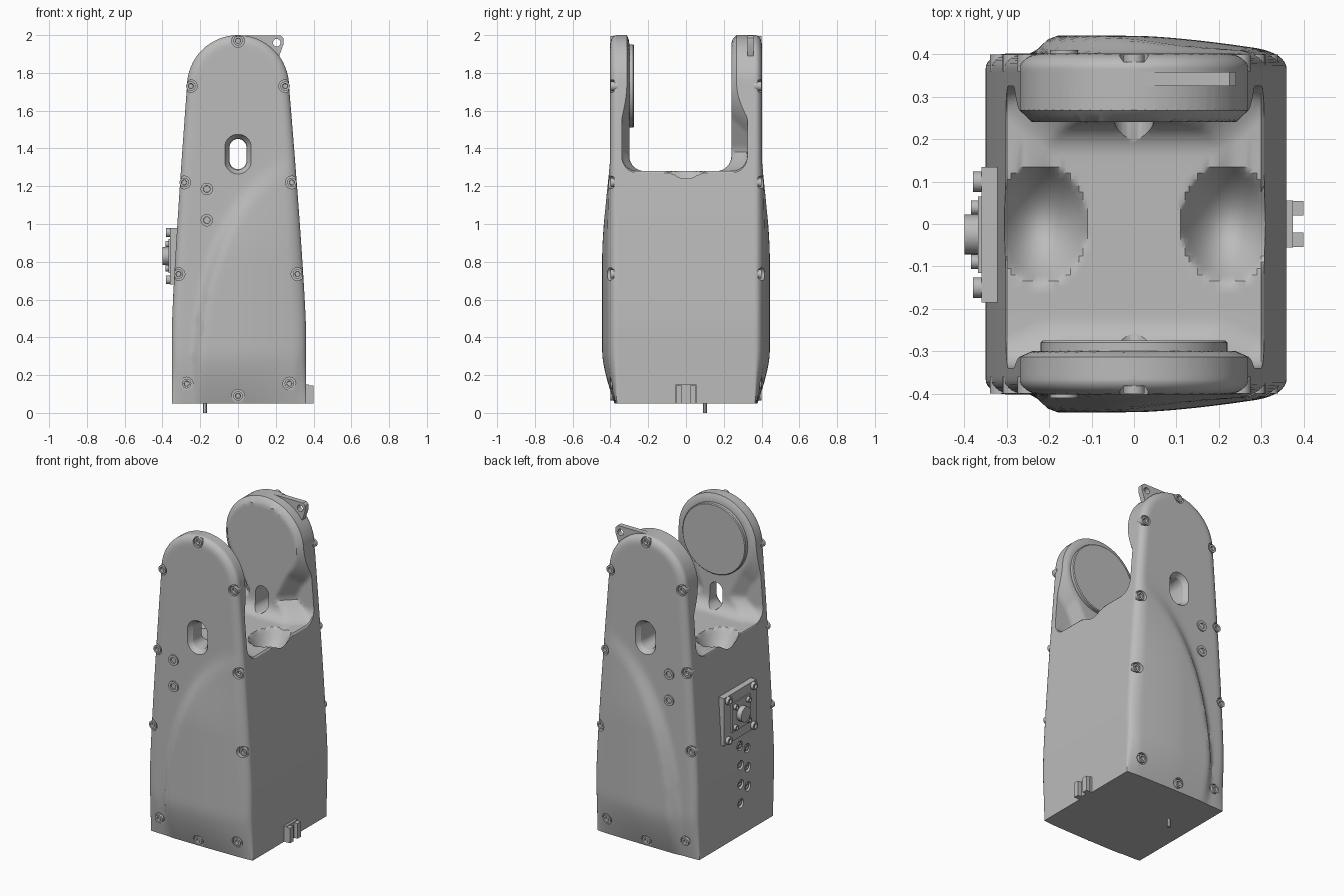
import bpy, bmesh, math
from mathutils import Vector

if "Cube" in bpy.data.objects:
    bpy.data.objects.remove(bpy.data.objects["Cube"])

grey = bpy.data.materials.new("light_grey")
grey.use_nodes = True
colour = (0.5, 0.5, 0.5, 1)
grey.diffuse_color = colour
grey.node_tree.nodes["Principled BSDF"].inputs["Base Color"].default_value = colour


def clamp(t):
    return max(0.0, min(1.0, t))


def smooth(t):
    t = clamp(t)
    return t * t * (3 - 2 * t)


def loft(name, loops):
    """Closed solid through a list of equally long loops of points."""
    bm = bmesh.new()
    rows = [[bm.verts.new(p) for p in loop] for loop in loops]
    n = len(rows[0])
    for a, b in zip(rows, rows[1:]):
        for i in range(n):
            j = (i + 1) % n
            bm.faces.new((a[i], a[j], b[j], b[i]))
    bm.faces.new(rows[0])
    bm.faces.new(rows[-1])
    bmesh.ops.recalc_face_normals(bm, faces=bm.faces)
    mesh = bpy.data.meshes.new(name)
    bm.to_mesh(mesh)
    bm.free()
    mesh.materials.append(grey)
    ob = bpy.data.objects.new(name, mesh)
    bpy.context.collection.objects.link(ob)
    return ob


def lathe(name, origin, axis, rings, n=20):
    """Rings of (radius, height) stacked along an axis."""
    q = Vector(axis).to_track_quat('Z', 'Y')
    turn = [2 * math.pi * i / n for i in range(n)]
    return loft(name, [[Vector(origin) + q @ Vector((r * math.cos(a), r * math.sin(a), h))
                        for a in turn] for r, h in rings])


def screw(name, origin, axis, r, h):
    return lathe(name, origin, axis, [(r, 0), (r, h), (r * .55, h), (r * .5, h * .6)], 18)


def box(name, x, y, z):
    return loft(name, [[(a, y[0], z[0]), (a, y[1], z[0]), (a, y[1], z[1]), (a, y[0], z[1])] for a in x])


def cut(ob, cutters):
    bpy.context.view_layer.objects.active = ob
    for c in cutters:
        m = ob.modifiers.new("cut", 'BOOLEAN')
        m.operation, m.solver, m.object = 'DIFFERENCE', 'EXACT', c
        bpy.ops.object.modifier_apply(modifier=m.name)


def discard(cutters):
    for c in cutters:
        bpy.data.objects.remove(c)


# Shared outline of the body: a tapering tower with a round top
AXIS, R, BASE = 1.73, 0.27, 0.05


def edges(z):
    if z >= AXIS:
        w = R * math.sqrt(max(0.0002, 1 - ((z - AXIS) / R) ** 2))
        return -w, w
    t = clamp((z - .45) / (AXIS - .45)) ** 1.2
    return -.35 + .08 * t, .36 - .09 * t


levels = [BASE + (AXIS - BASE) * i / 48 for i in range(48)]
levels += [AXIS + R * math.sin(math.pi / 2 * i / 16) for i in range(17)]

# Core block, later hollowed between the two arms
core = loft("body_core", [[(l, -.36, z), (r, -.36, z), (r, .36, z), (l, .36, z)]
                          for z in levels for l, r in [edges(z)]])


# Gap between the arms: round bosses on the walls, a scooped floor
def flare(x, z):
    d = math.hypot(x, z - AXIS) - .24
    if z < AXIS:
        w = .09 + .5 * max(0, min(z, 1.6) - 1.4) + 1.2 * max(0, 1.38 - z)
        d = min(d, abs(x) - w)
    return clamp(d / .09)


def floor(x, y):
    drop = .1 * smooth((abs(x) - .30) / .045)
    scoop = 1 - ((abs(x) - .22) / .11) ** 2 - (y / .14) ** 2
    return 1.28 - max(drop, .12 * max(0, scoop))


def gap_profile(x):
    r, base, pts = .08, floor(x, 1), []
    front = lambda z: -.30 - .04 * flare(x, z)
    back = lambda z: .24 + .085 * flare(x, z)
    heights = [2.1 - (2.1 - base - r) * i / 36 for i in range(36)]
    arc = [math.pi / 2 * i / 8 for i in range(9)]
    fillet = [(r * (1 - math.cos(a)), base + r - r * math.sin(a)) for a in arc]
    pts += [(x, front(z), z) for z in heights]
    pts += [(x, front(z) + o, z) for o, z in fillet]
    for i in range(1, 24):
        y = -.21 + .36 * i / 24
        pts.append((x, y, floor(x, y)))
    pts += [(x, back(z) - o, z) for o, z in reversed(fillet)]
    pts += [(x, back(z), z) for z in reversed(heights)]
    return pts


gap = loft("gap_cutter", [gap_profile(-.4 + .8 * i / 80) for i in range(81)])


# Slot through both arms, flared on the outside
def stadium(s, y):
    pts = []
    for i in range(24):
        a = 2 * math.pi * (i + .5) / 24
        pts.append((s * math.cos(a), y, 1.37 + s * math.sin(a) + (.035 if math.sin(a) > 0 else -.035)))
    return pts


slot = loft("slot_cutter", [stadium(s, y) for s, y in
                            [(.08, -.43), (.07, -.4), (.05, -.375), (.045, -.34),
                             (.045, .34), (.05, .375), (.07, .4), (.08, .43)]])

# Staggered ports on the connector side
ports = [(-.045, .61 - .12 * i) for i in range(4)] + [(-.115, .57 - .12 * i) for i in range(3)]
port_cutters = [lathe("port_cutter", (-.33, y, z), (-1, 0, 0), [(.028, 0), (.028, .1)]) for y, z in ports]
cut(core, [gap, slot] + port_cutters)
discard([gap] + port_cutters)
for y, z in ports:
    screw("port_fitting", (-.325, y, z), (-1, 0, 0), .019, .018)


# Outer covers: rounded rim and a swept raised panel
def cover_depth(x, z):
    l, r = edges(z)
    d = max(0, R - math.hypot(x, z - AXIS)) if z >= AXIS else max(0, min(x - l, r - x))
    low = clamp((.32 - z) / .27)
    t = clamp(d / (.05 + .05 * low))
    rim = math.sqrt(1 - (1 - t) ** 2)
    q = 1 - math.hypot((x - .35) / .6, (z - .2) / 1.17)
    panel = .042 * smooth(q / .1) * (1 - .85 * clamp(x / .33) ** 1.5) * clamp(d / .06)
    panel *= 1 - .6 * smooth((z - .8) / .5)
    return .366 + (.036 * rim + panel) * (1 - .85 * low ** 1.5)


screws = [(0, 1.97), (0, .09)]
for x, z in [(.25, 1.73), (.285, 1.22), (.315, .735), (.272, .155)]:
    screws += [(x, z), (-x, z)]

for side, label in ((-1, "front"), (1, "back")):
    rows = []
    for z in levels:
        l, r = edges(z)
        xs = [(l + r) / 2 + (r - l) / 2 * math.sin(math.pi * (i / 40 - .5)) for i in range(41)]
        rows.append([(x, side * cover_depth(x, z), z) for x in xs]
                    + [(r, side * .34, z), (l, side * .34, z)])
    cover = loft(label + "_cover", rows)
    pockets = [lathe("pocket_cutter", (x, side * .382, z), (0, side, 0), [(.034, 0), (.034, .1)])
               for x, z in screws]
    cut(cover, [slot] + pockets)
    discard(pockets)
    for x, z in screws:
        screw(label + "_cover_screw", (x, side * .36, z), (0, side, 0), .025, .04)
    for z in (1.02, 1.185):
        screw(label + "_cover_button", (-.165, side * .38, z), (0, side, 0), .033, .03)
discard([slot])

# Joint disc on the inside of the front arm
lathe("joint_disc", (0, -.32, AXIS), (0, 1, 0), [(.22, 0), (.22, .04), (.215, .045)], 64)

# Lug with an eye on the back arm
lug = loft("lug", [[(0, y, 1.999), (.225, y, 1.999), (.24, y, 1.985), (.24, y, 1.95), (.215, y, 1.88), (0, y, 1.88)]
                   for y in (.325, .358)])
eye = lathe("eye_cutter", (.205, .3, 1.96), (0, 1, 0), [(.02, 0), (.02, .1)])
cut(lug, [eye])
discard([eye])

# Connector panel
PY, PZ = -.025, .83
box("connector_plate", (-.36, -.32), (PY - .16, PY + .16), (PZ - .15, PZ + .15))
box("connector_flange", (-.368, -.35), (PY - .09, PY + .09), (PZ - .09, PZ + .09))
lathe("connector_socket", (-.35, PY, PZ), (-1, 0, 0), [(.047, 0), (.047, .05)], 24)
for sy in (-1, 1):
    for sz in (-1, 1):
        screw("plate_screw", (-.35, PY + sy * .125, PZ + sz * .125), (-1, 0, 0), .024, .03)
        screw("flange_screw", (-.36, PY + sy * .064, PZ + sz * .064), (-1, 0, 0), .017, .025)

# Clip at the foot of the other side, and the pin underneath
box("clip_base", (.34, .375), (-.055, .055), (BASE, .15))
for y in (-.037, .037):
    box("clip_rib", (.35, .4), (y - .017, y + .017), (BASE, .145))
lathe("base_pin", (-.175, .1, 0), (0, 0, 1), [(.01, 0), (.01, .07)], 12)

# Smooth curved faces, keep edges crisp
bpy.ops.object.select_all(action='DESELECT')
for ob in bpy.context.collection.objects:
    if ob.type == 'MESH':
        ob.select_set(True)
        bpy.context.view_layer.objects.active = ob
bpy.ops.object.shade_smooth_by_angle(angle=math.radians(30))
